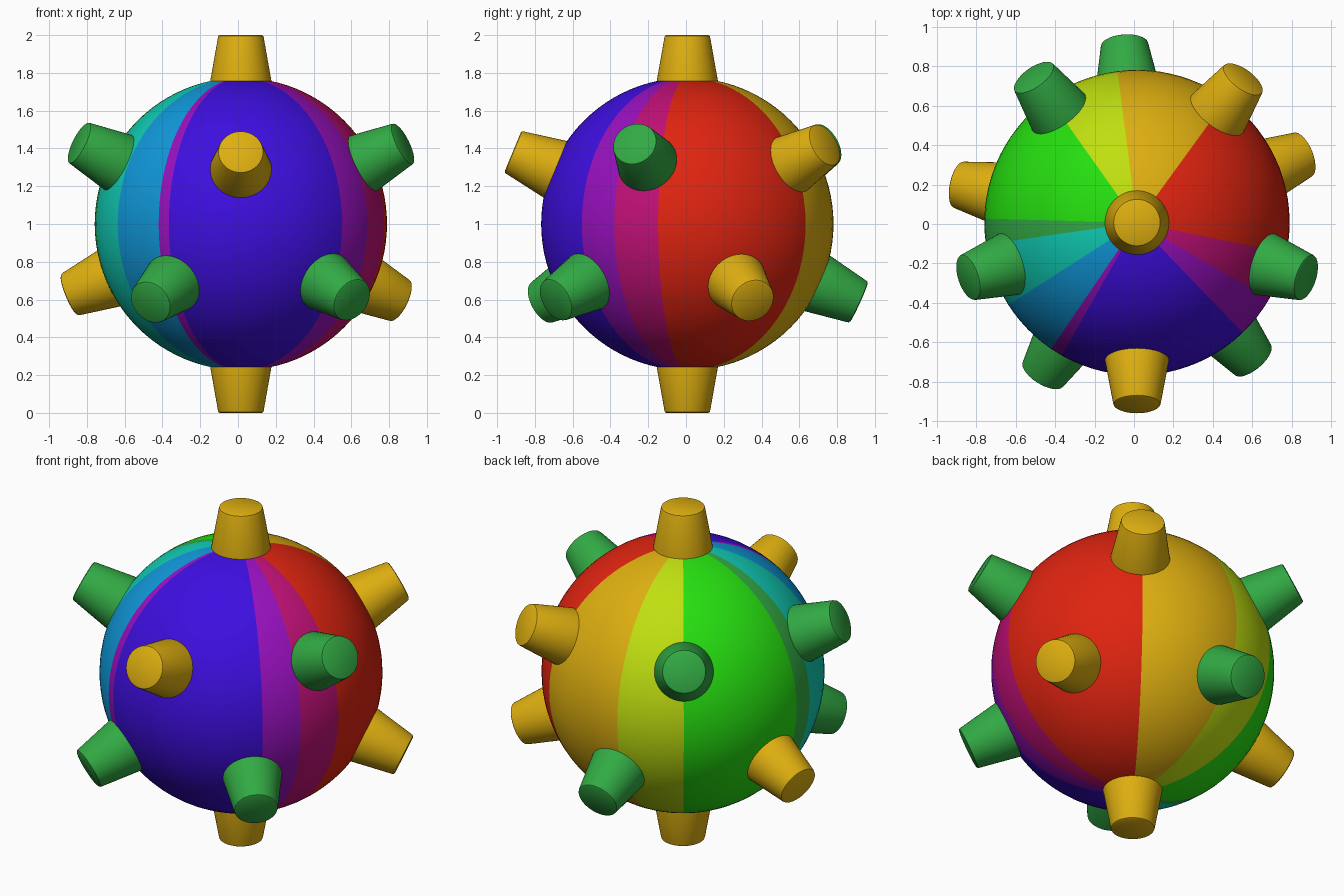
import bpy, bmesh, math
from mathutils import Vector

if "Cube" in bpy.data.objects:
    bpy.data.objects.remove(bpy.data.objects["Cube"])

CENTRE = Vector((0.015, 0.007, 1.0))
RADIUS = 0.774


def material(name, rgb):
    lin = [((c / 255 + 0.055) / 1.055) ** 2.4 if c > 10 else c / 255 / 12.92 for c in rgb]
    m = bpy.data.materials.new(name)
    m.diffuse_color = (*lin, 1)
    m.use_nodes = True
    m.node_tree.nodes["Principled BSDF"].inputs["Base Color"].default_value = m.diffuse_color
    return m


MATS = {n: material(n, c) for n, c in {
    "gold": (222, 175, 16), "leaf green": (50, 170, 68), "red": (224, 36, 16),
    "lime": (192, 224, 16), "bright green": (38, 224, 16), "teal": (16, 205, 182),
    "sky blue": (16, 152, 218), "purple": (152, 16, 190), "indigo": (62, 14, 224),
    "magenta": (192, 16, 118)}.items()}


def finish(bm, name, mats):
    bmesh.ops.recalc_face_normals(bm, faces=bm.faces)
    me = bpy.data.meshes.new(name)
    bm.to_mesh(me)
    bm.free()
    ob = bpy.data.objects.new(name, me)
    bpy.context.collection.objects.link(ob)
    for m in mats:
        me.materials.append(m)
    bpy.ops.object.select_all(action='DESELECT')
    ob.select_set(True)
    bpy.context.view_layer.objects.active = ob
    bpy.ops.object.shade_smooth_by_angle(angle=math.radians(35))
    return ob


# Ball: painted wedges, each given by start longitude (degrees) and colour
WEDGES = [(-46.2, "purple"), (-30, "magenta"), (-11.5, "red"), (54, "gold"),
          (97.3, "lime"), (125.3, "bright green"), (178.5, "leaf green"),
          (188.3, "teal"), (212.6, "sky blue"), (235.8, "purple"),
          (240.5, "indigo"), (313.8, None)]
mat_names = list(MATS)
columns = []                      # (longitude, colour index) with wedge edges kept exact
for (a, colour), (b, _) in zip(WEDGES, WEDGES[1:]):
    n = max(1, round((b - a) / 4))
    columns += [(a + (b - a) * i / n, mat_names.index(colour)) for i in range(n)]

ROWS = 48
bm = bmesh.new()
south = bm.verts.new(CENTRE - Vector((0, 0, RADIUS)))
north = bm.verts.new(CENTRE + Vector((0, 0, RADIUS)))
strips = []
for lon, _ in columns:
    lon = math.radians(lon)
    strip = []
    for r in range(1, ROWS):
        lat = math.pi * (r / ROWS - 0.5)
        strip.append(bm.verts.new(CENTRE + RADIUS * Vector(
            (math.cos(lat) * math.cos(lon), math.cos(lat) * math.sin(lon), math.sin(lat)))))
    strips.append([south] + strip + [north])
for i, (_, index) in enumerate(columns):
    p, q = strips[i], strips[(i + 1) % len(strips)]
    for r in range(ROWS):
        ring = list(dict.fromkeys((p[r], q[r], q[r + 1], p[r + 1])))
        bm.faces.new(ring).material_index = index
finish(bm, "ball", MATS.values())

# Pegs: tapered studs pointing outwards (name, longitude, latitude, colour)
PEGS = [("top_peg", 0, 90, "gold"), ("bottom_peg", 0, -90, "gold"),
        ("upper_front_peg", -90, 22.5, "gold"), ("upper_right_peg", -18, 25.2, "leaf green"),
        ("upper_back_right_peg", 53.5, 24.8, "gold"),
        ("upper_back_left_peg", 125.4, 25, "leaf green"),
        ("upper_left_peg", 198, 25.5, "leaf green"),
        ("lower_right_peg", 22.3, -24, "gold"), ("lower_back_peg", 94, -24.5, "leaf green"),
        ("lower_left_peg", 168, -22, "gold"), ("lower_front_left_peg", 238.2, -24.6, "leaf green"),
        ("lower_front_right_peg", 310.2, -23.8, "leaf green")]
PROFILE = [(0.162, 0.74), (0.162, 0.757), (0.121, 0.988), (0.118, 0.996), (0.111, 1.0)]
SIDES = 48


def peg(name, lon, lat, colour):
    lon, lat = math.radians(lon), math.radians(lat)
    axis = Vector((math.cos(lat) * math.cos(lon), math.cos(lat) * math.sin(lon), math.sin(lat)))
    turn = axis.to_track_quat('Z', 'Y')
    bm = bmesh.new()
    rings = [[bm.verts.new(CENTRE + turn @ Vector(
        (r * math.cos(math.tau * k / SIDES), r * math.sin(math.tau * k / SIDES), h)))
        for k in range(SIDES)] for r, h in PROFILE]
    for lo, hi in zip(rings, rings[1:]):
        for k in range(SIDES):
            j = (k + 1) % SIDES
            bm.faces.new((lo[k], lo[j], hi[j], hi[k]))
    bm.faces.new(rings[0])
    bm.faces.new(rings[-1])
    finish(bm, name, [MATS[colour]])


for p in PEGS:
    peg(*p)
